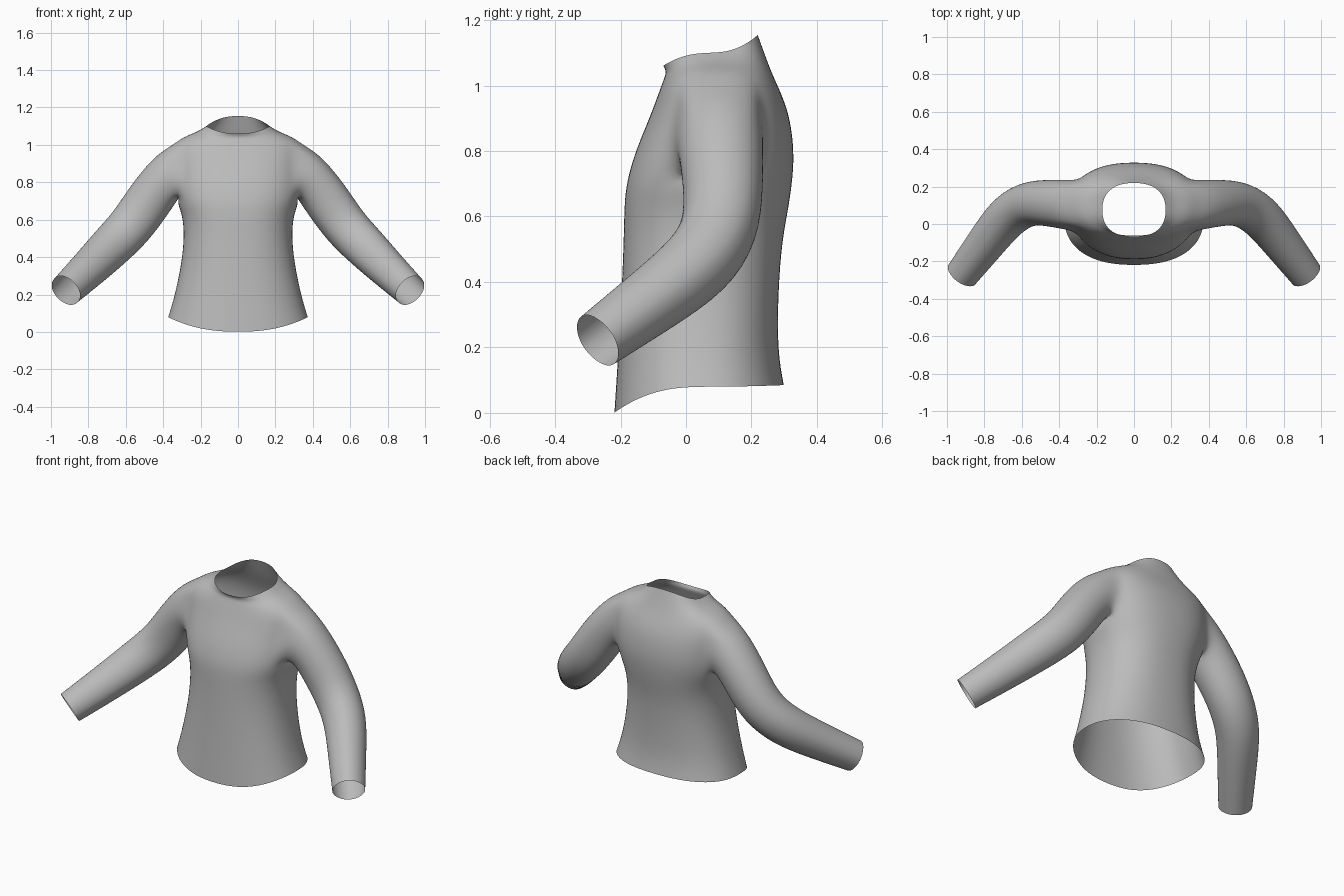
import bpy, bmesh, math
from mathutils import Vector

cube = bpy.data.objects.get("Cube")
if cube:
    bpy.data.objects.remove(cube, do_unlink=True)

# One cloth colour
cloth = bpy.data.materials.new("grey_cloth")
cloth.use_nodes = True
GREY = (0.5, 0.5, 0.5, 1)
cloth.diffuse_color = GREY
bsdf = cloth.node_tree.nodes["Principled BSDF"]
bsdf.inputs["Base Color"].default_value = GREY
bsdf.inputs["Roughness"].default_value = 0.8

# Torso rings: half width, front y, back y, then z at front, side and back
RINGS = [
    (.375, -.22, .30, 0, .08, .085),
    (.34, -.212, .28, .12, .19, .19),
    (.30, -.20, .283, .32, .38, .38),
    (.288, -.192, .295, .50, .53, .53),
    (.30, -.19, .315, .61, .63, .63),
    (.33, -.186, .326, .69, .70, .71),
    (.345, -.162, .331, .78, .78, .78),
    (.35, -.13, .325, .86, .86, .86),
    (.355, -.105, .31, .92, .93, .93),
    (.35, -.083, .285, .98, 1.0, .99),
    (.29, -.068, .262, 1.02, 1.045, 1.04),
    (.22, -.06, .243, 1.042, 1.068, 1.09),
    (.17, -.07, .22, 1.06, 1.10, 1.155),
]
# Sleeve sections: centre, radius upward, radius sideways
SLEEVE = [
    ((.38, .105, .835), .127, .135),
    ((.485, .115, .69), .128, .126),
    ((.575, .108, .56), .123, .122),
    ((.68, .045, .455), .118, .118),
    ((.79, -.10, .345), .105, .105),
    ((.92, -.27, .222), .09, .09),
]
COLS = 16                      # faces across half the torso, front to back
C0, C1, R0, R1 = 5, 11, 5, 9   # armhole span in columns and rings


def half_ring(bm, hw, yf, yb, zf, zs, zb):
    verts = []
    for i in range(COLS + 1):
        a = math.pi * (i / COLS - 0.5)
        s, c = math.sin(a), max(0.0, math.cos(a))
        if i in (0, COLS):
            c = 0.0
        y = (yf + yb) / 2 + (yb - yf) / 2 * math.copysign(abs(s) ** .85, s)
        z = zs + ((zf if s < 0 else zb) - zs) * s * s
        verts.append(bm.verts.new((hw * c ** .85, y, z)))
    return verts


bm = bmesh.new()

# Half torso with an open armhole
grid = [half_ring(bm, *r) for r in RINGS]
for r in range(len(grid) - 1):
    for c in range(COLS):
        if R0 <= r < R1 and C0 <= c < C1:
            continue
        bm.faces.new((grid[r][c], grid[r][c + 1],
                      grid[r + 1][c + 1], grid[r + 1][c]))
for r in range(R0 + 1, R1):
    for c in range(C0 + 1, C1):
        bm.verts.remove(grid[r][c])

# Armhole edge, in order
loop = [grid[R0][c] for c in range(C0, C1)]
loop += [grid[r][C1] for r in range(R0, R1)]
loop += [grid[R1][c] for c in range(C1, C0, -1)]
loop += [grid[r][C0] for r in range(R1, R0, -1)]
mid_c, mid_r = (C1 - C0) / 2, (R1 - R0) / 2
cells = [(c, R0) for c in range(C0, C1)] + [(C1, r) for r in range(R0, R1)]
cells += [(c, R1) for c in range(C1, C0, -1)]
cells += [(C0, r) for r in range(R1, R0, -1)]
angles = [math.atan2((r - R0) / mid_r - 1, (c - C0) / mid_c - 1)
          for c, r in cells]

# Sleeve swept from the armhole to the cuff
centres = [Vector((.28, .1, .87))] + [Vector(s[0]) for s in SLEEVE]
steps = [(b - a).normalized() for a, b in zip(centres, centres[1:])]
up = old = None
for k, (centre, ru, rv) in enumerate(SLEEVE):
    nxt = steps[min(k + 1, len(steps) - 1)]
    last = k == len(SLEEVE) - 1
    t = nxt if last else (steps[k] + nxt).normalized()
    if up is None:
        up = Vector((0, 0, 1))
    else:
        up.rotate(old.rotation_difference(t))
    up = (up - t * up.dot(t)).normalized()
    side = up.cross(t)
    old = t
    ring = [bm.verts.new(Vector(centre) + up * (ru * math.sin(a))
                         + side * (rv * math.cos(a))) for a in angles]
    for i in range(len(loop)):
        j = (i + 1) % len(loop)
        bm.faces.new((loop[i], loop[j], ring[j], ring[i]))
    loop = ring

bmesh.ops.recalc_face_normals(bm, faces=bm.faces)
# Keep the outside of the cloth facing outwards
bm.faces.ensure_lookup_table()
if bm.faces[0].normal.y > 0:
    bmesh.ops.reverse_faces(bm, faces=bm.faces)
for f in bm.faces:
    f.smooth = True

mesh = bpy.data.meshes.new("long_sleeved_top")
bm.to_mesh(mesh)
bm.free()
mesh.materials.append(cloth)
top = bpy.data.objects.new("long_sleeved_top", mesh)
bpy.context.collection.objects.link(top)

# Mirror to the other side, then smooth the cloth
mirror = top.modifiers.new("mirror", 'MIRROR')
mirror.use_clip = True
mirror.merge_threshold = 0.001
smooth = top.modifiers.new("smooth", 'SUBSURF')
smooth.levels = smooth.render_levels = 2
